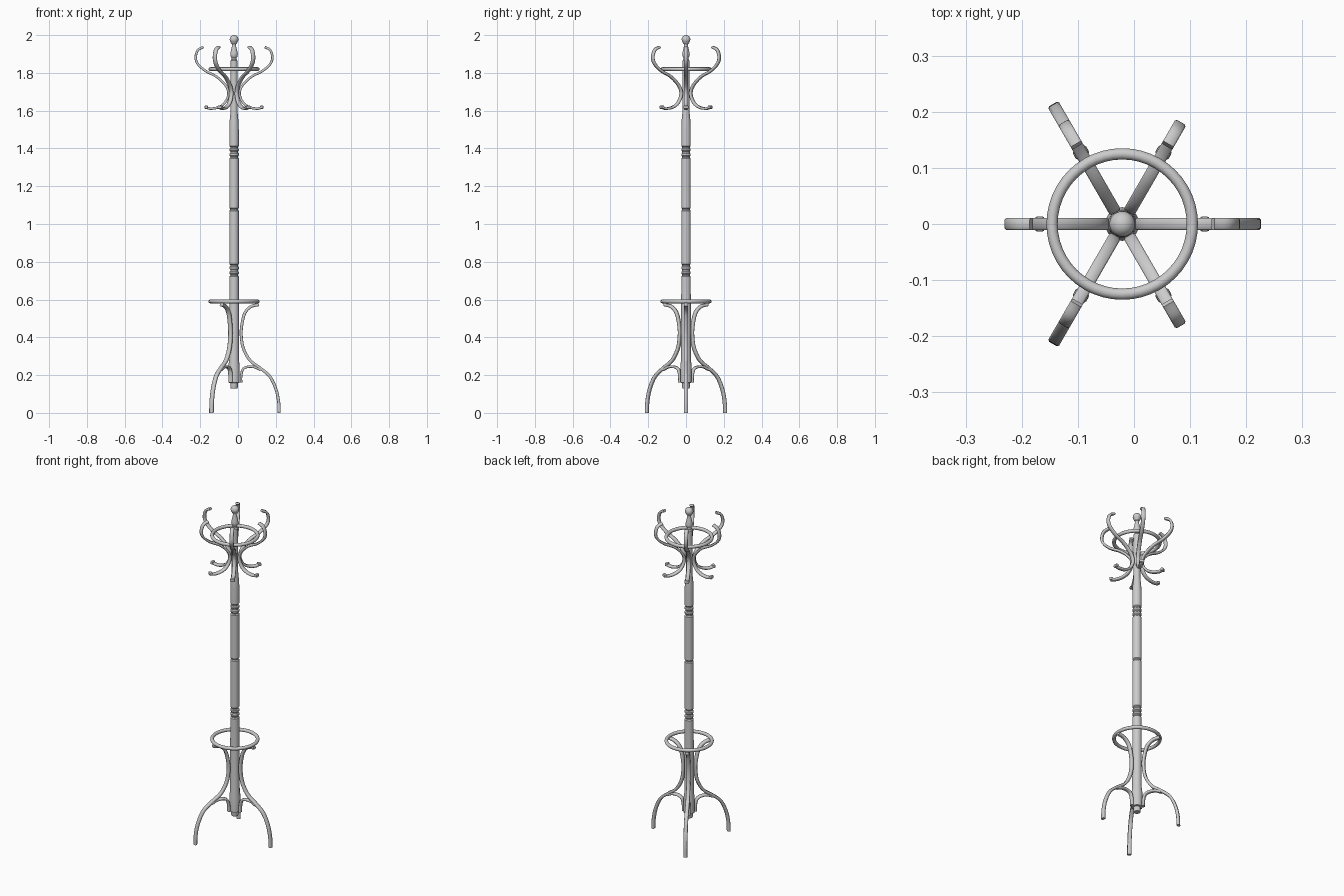
import bpy, bmesh, math
from mathutils import Vector

if "Cube" in bpy.data.objects:
    bpy.data.objects.remove(bpy.data.objects["Cube"])

CX = -0.021  # pole axis


def finish(name, bm, angle=35):
    bmesh.ops.recalc_face_normals(bm, faces=bm.faces)
    me = bpy.data.meshes.new(name)
    bm.to_mesh(me)
    bm.free()
    ob = bpy.data.objects.new(name, me)
    ob.location.x = CX
    bpy.context.collection.objects.link(ob)
    bpy.ops.object.select_all(action='DESELECT')
    bpy.context.view_layer.objects.active = ob
    ob.select_set(True)
    bpy.ops.object.shade_smooth_by_angle(angle=math.radians(angle))
    return ob


def lathe(name, profile, n=32):
    bm = bmesh.new()
    vs = [bm.verts.new((r, 0, z)) for r, z in profile]
    es = [bm.edges.new(p) for p in zip(vs, vs[1:])]
    bmesh.ops.spin(bm, geom=vs + es, cent=(0, 0, 0), axis=(0, 0, 1),
                   angle=math.tau, steps=n, use_merge=True)
    bmesh.ops.remove_doubles(bm, verts=bm.verts, dist=1e-5)
    return finish(name, bm)


def smooth_path(pts, steps=6):
    # Catmull-Rom through (radius, height) points
    p = [Vector(q) for q in pts]
    p = [2 * p[0] - p[1]] + p + [2 * p[-1] - p[-2]]
    out = []
    for a, b, c, d in zip(p, p[1:], p[2:], p[3:]):
        for i in range(steps):
            t = i / steps
            out.append(0.5 * (2 * b + (c - a) * t + (2 * a - 5 * b + 4 * c - d) * t * t
                              + (3 * b - a - 3 * c + d) * t ** 3))
    return out + [p[-2]]


def strip(name, pts, angle, width, thick):
    # bent-wood strip with a chamfered rectangular section, in a radial plane
    path = smooth_path(pts)
    w, h, c = width / 2, thick / 2, 0.003
    sec = [(w, h - c), (w - c, h), (c - w, h), (-w, h - c),
           (-w, c - h), (c - w, -h), (w - c, -h), (w, c - h)]
    ca, sa = math.cos(angle), math.sin(angle)
    bm = bmesh.new()
    rings = []
    for i, q in enumerate(path):
        t = (path[min(i + 1, len(path) - 1)] - path[max(i - 1, 0)]).normalized()
        ring = []
        for s, o in sec:
            r, z = q.x - t.y * o, q.y + t.x * o
            ring.append(bm.verts.new((r * ca - s * sa, r * sa + s * ca, z)))
        rings.append(ring)
    for a, b in zip(rings, rings[1:]):
        for k in range(8):
            bm.faces.new((a[k], a[k - 1], b[k - 1], b[k]))
    bm.faces.new(rings[0])
    bm.faces.new(rings[-1][::-1])
    return finish(name, bm, 50)


def hoop(name, z):
    bpy.ops.mesh.primitive_torus_add(location=(CX, 0, z), major_radius=0.125, minor_radius=0.01,
                                     major_segments=48, minor_segments=12)
    bpy.context.object.name = name
    bpy.ops.object.shade_smooth()


# Turned pole with grooves
prof = [(0, 0.13), (0.018, 0.13), (0.02, 0.135), (0.02, 0.158), (0.03, 0.16), (0.03, 0.25), (0.026, 0.28), (0.025, 0.69)]
for z in (0.73, 0.755, 0.78):
    prof += [(0.025, z - 0.008), (0.02, z - 0.003), (0.02, z + 0.003), (0.025, z + 0.008)]
prof += [(0.025, 1.07), (0.021, 1.075), (0.021, 1.08), (0.025, 1.085)]
for z in (1.355, 1.38, 1.405):
    prof += [(0.025, z - 0.008), (0.02, z - 0.003), (0.02, z + 0.003), (0.025, z + 0.008)]
prof += [(0.025, 1.5), (0.023, 1.55), (0.018, 1.6), (0.018, 1.865), (0.013, 1.872), (0.013, 1.88),
         (0.019, 1.888), (0.02, 1.90), (0.016, 1.92), (0.01, 1.945), (0.01, 1.952), (0.015, 1.956)]
# Ball finial continues the profile
prof += [(0.023 * math.cos(a), 1.977 + 0.023 * math.sin(a))
         for a in (math.radians(d) for d in range(-45, 90, 15))] + [(0, 2.0)]
lathe("pole", prof)

# Hat hooks: one S-shaped strip from the low coat hook to the curled tip
hook = [(0.148, 1.618), (0.125, 1.611), (0.085, 1.617), (0.05, 1.64), (0.03, 1.685), (0.042, 1.73),
        (0.09, 1.778), (0.15, 1.81), (0.19, 1.845), (0.203, 1.88), (0.192, 1.92), (0.162, 1.937)]
for i in range(6):
    a = i * math.pi / 3
    strip("hook", hook, a, 0.022, 0.013)
    # Knob on the coat hook end
    bpy.ops.mesh.primitive_cube_add(size=1, location=(CX + 0.147 * math.cos(a), 0.147 * math.sin(a), 1.618),
                                    rotation=(0, 0, a))
    ob = bpy.context.object
    ob.name = "hook_knob"
    ob.scale = (0.018, 0.027, 0.018)
    bpy.ops.object.transform_apply(location=False, rotation=False)
    bev = ob.modifiers.new("bevel", 'BEVEL')
    bev.width, bev.segments = 0.005, 2

# Hat ring and umbrella ring
hoop("upper_ring", 1.82)
hoop("lower_ring", 0.59)

# Legs with small arched braces
leg = [(0.132, 0.573), (0.09, 0.563), (0.058, 0.53), (0.042, 0.47), (0.038, 0.41), (0.05, 0.34),
       (0.085, 0.278), (0.14, 0.236), (0.19, 0.192), (0.222, 0.125), (0.236, 0.06), (0.239, 0.0)]
brace = [(0.037, 0.16), (0.038, 0.2), (0.048, 0.232), (0.075, 0.244), (0.11, 0.242), (0.14, 0.228)]
for i in range(3):
    a = i * math.tau / 3
    strip("leg", leg, a, 0.022, 0.016)
    strip("leg_brace", brace, a, 0.022, 0.013)
